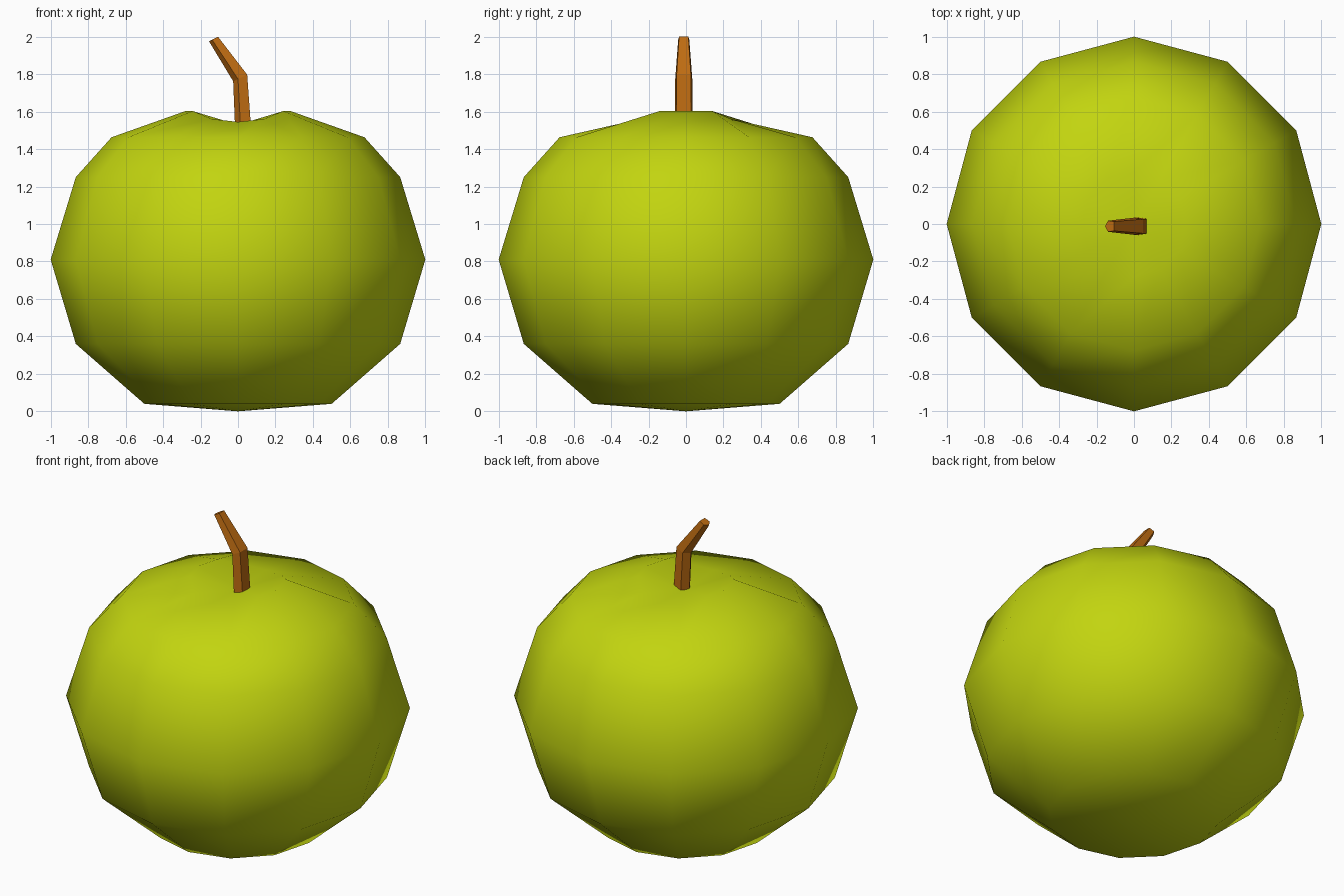
import bpy
import bmesh
from math import cos, sin, pi, radians

if "Cube" in bpy.data.objects:
    bpy.data.objects.remove(bpy.data.objects["Cube"])


def material(name, rgb):
    m = bpy.data.materials.new(name)
    m.diffuse_color = (*rgb, 1)
    m.use_nodes = True
    m.node_tree.nodes["Principled BSDF"].inputs["Base Color"].default_value = m.diffuse_color
    return m


def finish(name, bm, mat, smooth):
    bmesh.ops.recalc_face_normals(bm, faces=bm.faces)
    for f in bm.faces:
        f.smooth = smooth
    me = bpy.data.meshes.new(name)
    bm.to_mesh(me)
    bm.free()
    me.materials.append(mat)
    ob = bpy.data.objects.new(name, me)
    bpy.context.collection.objects.link(ob)
    return ob


def bridge(bm, a, b):
    n = len(a)
    for i in range(n):
        j = (i + 1) % n
        bm.faces.new((a[i], a[j], b[j], b[i]))


green = material("apple green", (0.54, 0.66, 0.005))
brown = material("stem brown", (0.52, 0.15, 0.006))

# Fruit: twelve-sided lathe, with the rim of the top dip sagging front and back
SIDES = 12
PROFILE = [(0.5, 0.04), (0.866, 0.36), (1, 0.81), (0.866, 1.25),
           (0.675, 1.463), (0.28, 1.603)]
bm = bmesh.new()
rings = []
for k, (r, z) in enumerate(PROFILE):
    ring = []
    for i in range(SIDES):
        a = 2 * pi * i / SIDES
        sag = 0
        if k == len(PROFILE) - 1:
            sag = 0.058 * max(0, (abs(sin(a)) - 0.5) / 0.5)
        ring.append(bm.verts.new((r * cos(a), r * sin(a), z - sag)))
    rings.append(ring)
for a, b in zip(rings, rings[1:]):
    bridge(bm, a, b)
for ring, z in ((rings[0], 0), (rings[-1], 1.53)):
    pole = bm.verts.new((0, 0, z))
    for i in range(SIDES):
        bm.faces.new((ring[i], ring[(i + 1) % SIDES], pole))
finish("apple_fruit", bm, green, True)

# Stem: five-sided tapering tube bent once to the left
SECTION = [(0.042, -0.04), (0.042, 0.04), (-0.015, 0.048), (-0.045, 0), (-0.015, -0.048)]
STATIONS = [(0.032, 1.45, 1, 0), (0.013, 1.78, 0.95, 25), (-0.13, 1.988, 0.62, 27)]
bm = bmesh.new()
rings = []
for x, z, s, tilt in STATIONS:
    t = radians(tilt)
    rings.append([bm.verts.new((x + s * u * cos(t), -0.012 + s * v, z + s * u * sin(t)))
                  for u, v in SECTION])
for a, b in zip(rings, rings[1:]):
    bridge(bm, a, b)
bm.faces.new(rings[0])
bm.faces.new(rings[-1])
finish("stem", bm, brown, False)
